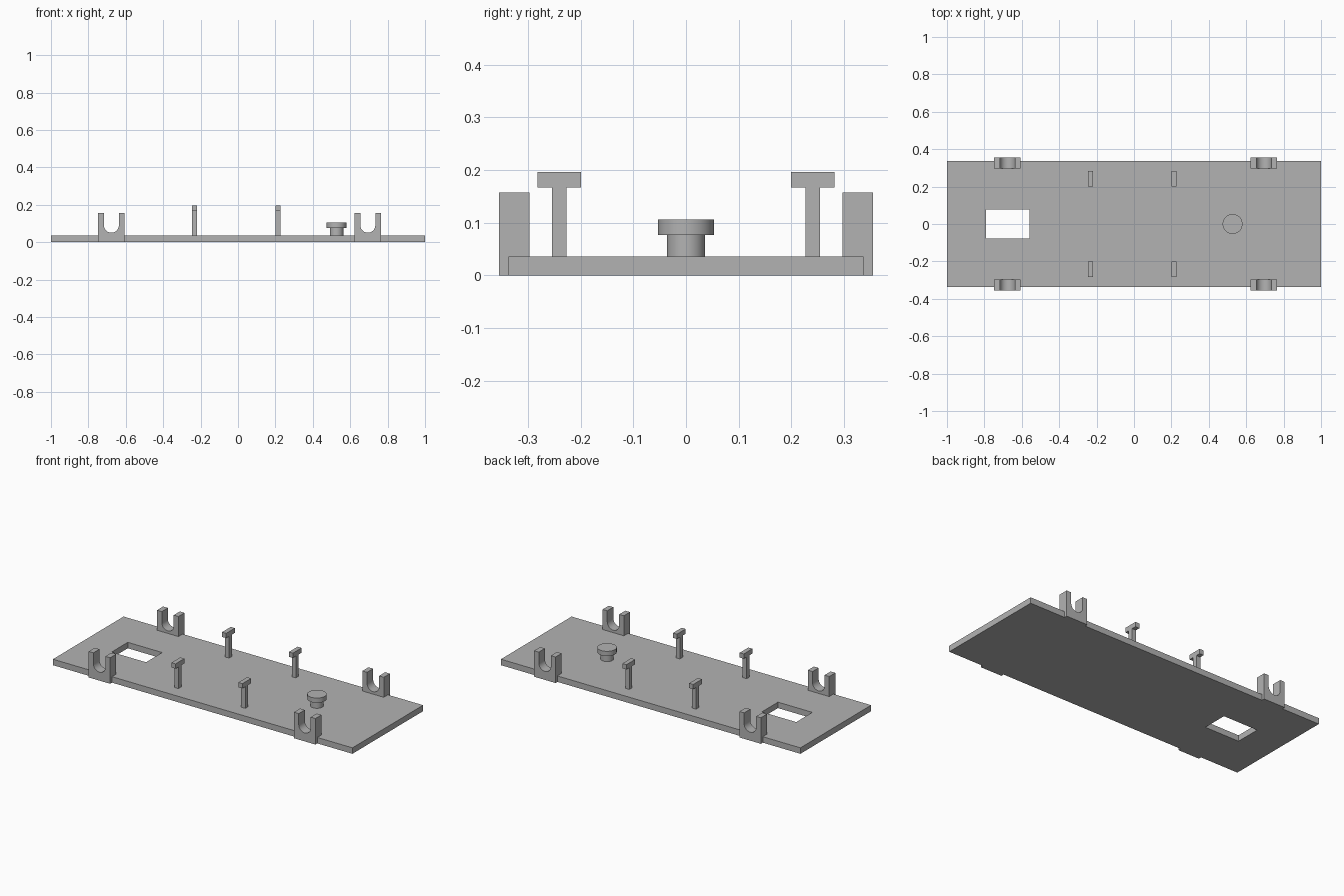
import bpy, bmesh, math
from mathutils import Vector

if "Cube" in bpy.data.objects:
    bpy.data.objects.remove(bpy.data.objects["Cube"], do_unlink=True)

grey = bpy.data.materials.new("plain grey")
grey.use_nodes = True
colour = (0.45, 0.45, 0.45, 1)
grey.diffuse_color = colour
grey.node_tree.nodes["Principled BSDF"].inputs["Base Color"].default_value = colour


def extruded(name, points, faces, depth):
    """Solid made by pushing flat faces along the depth vector."""
    bm = bmesh.new()
    verts = [bm.verts.new(p) for p in points]
    flat = [bm.faces.new([verts[i] for i in f]) for f in faces]
    result = bmesh.ops.extrude_face_region(bm, geom=flat, use_keep_orig=True)
    moved = [g for g in result["geom"] if isinstance(g, bmesh.types.BMVert)]
    bmesh.ops.translate(bm, verts=moved, vec=Vector(depth))
    bmesh.ops.recalc_face_normals(bm, faces=bm.faces[:])
    mesh = bpy.data.meshes.new(name)
    bm.to_mesh(mesh)
    bm.free()
    mesh.materials.append(grey)
    obj = bpy.data.objects.new(name, mesh)
    bpy.context.collection.objects.link(obj)
    return obj


def smooth(obj):
    bpy.ops.object.select_all(action="DESELECT")
    obj.select_set(True)
    bpy.context.view_layer.objects.active = obj
    bpy.ops.object.shade_smooth_by_angle(angle=math.radians(30))


def rectangle(x0, x1, y0, y1):
    return [(x0, y0, 0), (x1, y0, 0), (x1, y1, 0), (x0, y1, 0)]


# Base plate with a rectangular window
base_top = 0.036
outline = rectangle(-1, 1, -0.337, 0.337) + rectangle(-0.79, -0.56, -0.077, 0.077)
sides = [(i, (i + 1) % 4, 4 + (i + 1) % 4, 4 + i) for i in range(4)]
extruded("base_plate", outline, sides, (0, 0, base_top))


# U-shaped axle cradles on the long edges
def cradle(name, x, y):
    half, radius, top, centre = 0.0715, 0.04, 0.157, 0.091
    arc = [math.pi * (1 + i / 24) for i in range(25)]
    profile = [(-half, 0), (-half, top), (-radius, top)]
    profile += [(radius * math.cos(a), centre + radius * math.sin(a)) for a in arc]
    profile += [(radius, top), (half, top), (half, 0)]
    points = [(x + px, y, pz) for px, pz in profile]
    smooth(extruded(name, points, [range(len(points))], (0, 0.058, 0)))


# T-shaped posts standing inside the edges
def post(name, x, y):
    stem, cap, neck, top = 0.014, 0.0415, 0.167, 0.196
    profile = [(-stem, base_top), (stem, base_top), (stem, neck), (cap, neck),
               (cap, top), (-cap, top), (-cap, neck), (-stem, neck)]
    points = [(x, y + py, pz) for py, pz in profile]
    extruded(name, points, [range(len(points))], (0.027, 0, 0))


for side, sign in (("left", 1), ("right", -1)):
    row = "back" if sign > 0 else "front"
    for label, x in (("left", 0.694), ("right", -0.677)):
        cradle(f"{row}_{label}_cradle", x, 0.297 if sign > 0 else -0.355)
    for label, x in (("left", 0.2), ("right", -0.246)):
        post(f"{row}_{label}_post", x, sign * 0.241)


# Round mushroom knob
def disc(name, radius, bottom, top):
    turn = [2 * math.pi * i / 64 for i in range(64)]
    points = [(0.527 + radius * math.cos(a), radius * math.sin(a), bottom) for a in turn]
    smooth(extruded(name, points, [range(len(points))], (0, 0, top - bottom)))


disc("knob_stem", 0.036, base_top, 0.077)
disc("knob_cap", 0.053, 0.077, 0.106)
